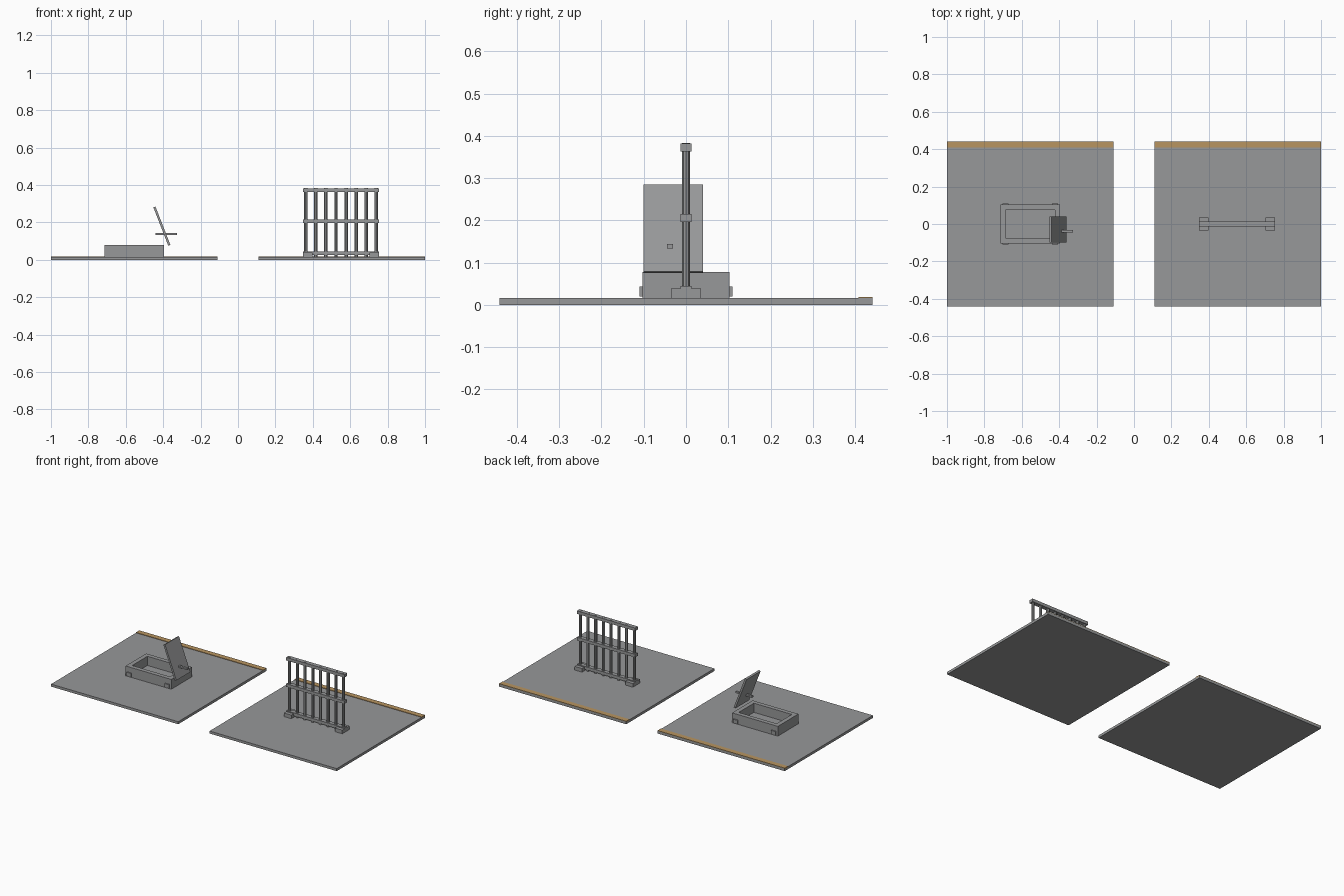
import bpy
import math

cube = bpy.data.objects.get("Cube")
if cube:
    bpy.data.objects.remove(cube, do_unlink=True)


def material(name, rgb):
    m = bpy.data.materials.new(name)
    m.use_nodes = True
    m.diffuse_color = (*rgb, 1)
    m.node_tree.nodes["Principled BSDF"].inputs["Base Color"].default_value = (*rgb, 1)
    return m


GREY = material("stone grey", (0.31, 0.315, 0.32))
TAN = material("tan stripe", (0.48, 0.30, 0.12))


def box(name, x, y, z, mat=GREY):
    """Axis-aligned box from (min, max) ranges."""
    ranges = (x, y, z)
    bpy.ops.mesh.primitive_cube_add(size=1, location=[(a + b) / 2 for a, b in ranges])
    ob = bpy.context.object
    ob.name = name
    ob.scale = [b - a for a, b in ranges]
    bpy.ops.object.transform_apply(location=False, rotation=False, scale=True)
    ob.data.materials.append(mat)
    return ob


TOP = 0.016   # upper face of the ground slabs

# Ground slabs with a tan strip along the back edge
for side, x in (("right", (-1, -0.11)), ("left", (0.11, 1))):
    box(side + "_slab", x, (-0.441, 0.441), (0, TOP))
    box(side + "_edge_strip", x, (0.408, 0.441), (TOP - 0.004, TOP + 0.003), TAN)

# Open hatch curb: floor, four walls and corner brackets
X0, X1, Y, H, T = -0.715, -0.395, 0.103, 0.078, 0.027
box("hatch_floor", (X0 + T, X1 - T), (-Y + T, Y - T), (TOP, TOP + 0.004))
for name, x in (("right", (X0, X0 + T)), ("left", (X1 - T, X1))):
    box("curb_wall_" + name, x, (-Y, Y), (TOP, H))
for name, s in (("front", -1), ("back", 1)):
    y = sorted((s * Y, s * (Y - T)))
    box("curb_wall_" + name, (X0 + T, X1 - T), y, (TOP, H))
    for x in (X0 + 0.027, X1 - 0.027):
        outer = sorted((s * (Y - 0.003), s * (Y + 0.007)))
        box("curb_bracket_" + name, (x - 0.016, x + 0.016), outer, (0.02, 0.044))

# Raised lid, leaning over the curb, with a handle passing through it
lid = box("hatch_lid", (-0.412, -0.4), (-0.1, 0.04), (0.069, 0.289))
lid.location = (-0.407, -0.03, 0.18)
lid.rotation_euler.y = -math.atan2(0.081, 0.208)
box("lid_handle", (-0.44, -0.325), (-0.045, -0.031), (0.134, 0.144))

# Barred gate: rails, round bars and feet
for name, z in (("bottom", 0.026), ("middle", 0.196), ("top", 0.363)):
    box("gate_rail_" + name, (0.347, 0.755), (-0.0135, 0.0135), (z, z + 0.019))
BARS = 8
for i in range(BARS):
    x = 0.362 + i * 0.378 / (BARS - 1)
    bpy.ops.mesh.primitive_cylinder_add(vertices=8, radius=0.009, depth=0.367,
                                        location=(x, 0, TOP + 0.1835))
    bar = bpy.context.object
    bar.name = "gate_bar"
    bar.data.materials.append(GREY)
for x in (0.347, 0.703):
    box("gate_foot", (x, x + 0.052), (-0.036, 0.036), (TOP, 0.039))
